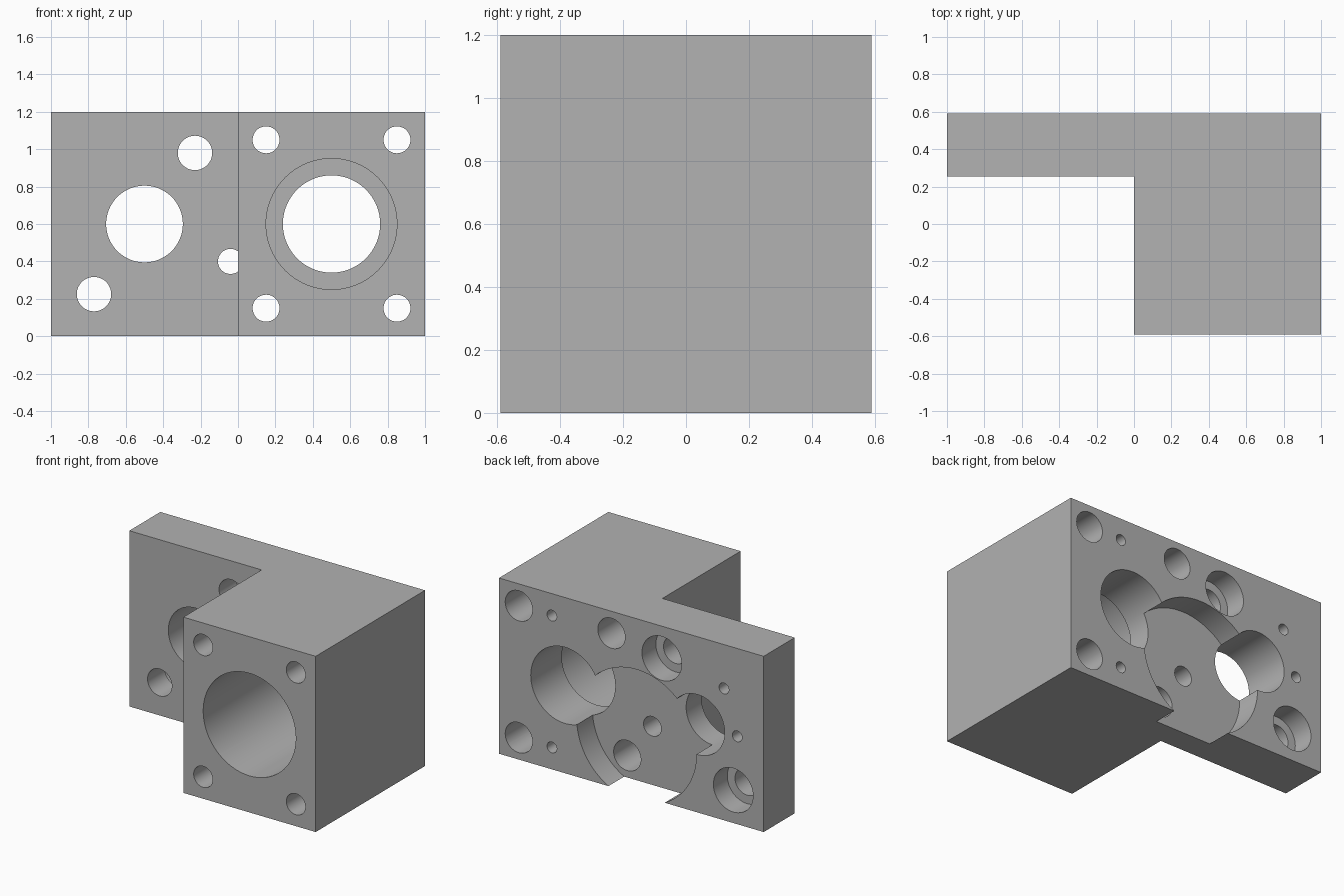
import bpy, bmesh
from math import pi, radians
from mathutils import Matrix

cube = bpy.data.objects.get("Cube")
if cube:
    bpy.data.objects.remove(cube, do_unlink=True)

FRONT, STEP, BACK, HEIGHT = -0.59, 0.255, 0.59, 1.2
OUT = 0.1  # overshoot of cutters beyond the faces

grey = bpy.data.materials.new("machined_grey")
grey.use_nodes = True
colour = (0.445, 0.445, 0.445, 1)
grey.diffuse_color = colour
grey.node_tree.nodes["Principled BSDF"].inputs["Base Color"].default_value = colour


def make_object(name, bm):
    bmesh.ops.recalc_face_normals(bm, faces=bm.faces)
    mesh = bpy.data.meshes.new(name)
    bm.to_mesh(mesh)
    bm.free()
    mesh.materials.append(grey)
    obj = bpy.data.objects.new(name, mesh)
    bpy.context.collection.objects.link(obj)
    return obj


# L-shaped body, extruded upward
bm = bmesh.new()
outline = [(0, FRONT), (1, FRONT), (1, BACK), (-1, BACK), (-1, STEP), (0, STEP)]
base = bm.faces.new([bm.verts.new((x, y, 0)) for x, y in outline])
top = bmesh.ops.extrude_face_region(bm, geom=[base])["geom"]
bmesh.ops.translate(bm, vec=(0, 0, HEIGHT),
                    verts=[v for v in top if isinstance(v, bmesh.types.BMVert)])
body = make_object("gearbox_bracket", bm)
bpy.context.view_layer.objects.active = body
body.select_set(True)


def drill(x, z, radius, y0, y1, sides=48):
    """Cut a round hole along y, between y0 and y1."""
    bm = bmesh.new()
    bmesh.ops.create_cone(
        bm, cap_ends=True, segments=sides, radius1=radius, radius2=radius, depth=y1 - y0,
        matrix=Matrix.Translation((x, (y0 + y1) / 2, z)) @ Matrix.Rotation(pi / 2, 4, "X"))
    cutter = make_object("hole_cutter", bm)
    cutter.hide_render = True
    mod = body.modifiers.new("hole", "BOOLEAN")
    mod.operation = "DIFFERENCE"
    mod.solver = "EXACT"
    mod.object = cutter
    bpy.ops.object.modifier_apply(modifier=mod.name)
    bpy.data.objects.remove(cutter, do_unlink=True)


# Motor bore: wide from the front, narrower through the back plate
drill(0.5, 0.6, 0.35, FRONT - OUT, STEP, 96)
drill(0.5, 0.6, 0.26, 0, BACK + OUT, 96)

# Output bore in the plate
drill(-0.5, 0.6, 0.205, 0, BACK + OUT, 80)

# Gear pocket open at the bottom, with its shaft hole
drill(-0.04, 0.4, 0.453, BACK - 0.17, BACK + OUT, 128)
drill(-0.04, 0.4, 0.067, STEP - 0.005, BACK + OUT)

# Corner screw holes of the block, widened from the back
for x in (0.15, 0.85):
    for z in (0.15, 1.05):
        drill(x, z, 0.072, FRONT - OUT, BACK + OUT)
        drill(x, z, 0.103, -0.1, BACK + OUT)

# Counterbored mounting holes of the plate
for x, z in ((-0.23, 0.98), (-0.77, 0.225)):
    drill(x, z, 0.092, 0, BACK + OUT)
    drill(x, z, 0.15, BACK - 0.15, BACK + OUT)

# Small blind holes in the back face
for x, z in ((0.6, 0.15), (0.6, 1.05), (-0.7, 0.9), (-0.8, 0.6)):
    drill(x, z, 0.037, BACK - 0.25, BACK + OUT, 32)

bpy.ops.object.shade_smooth_by_angle(angle=radians(30))
